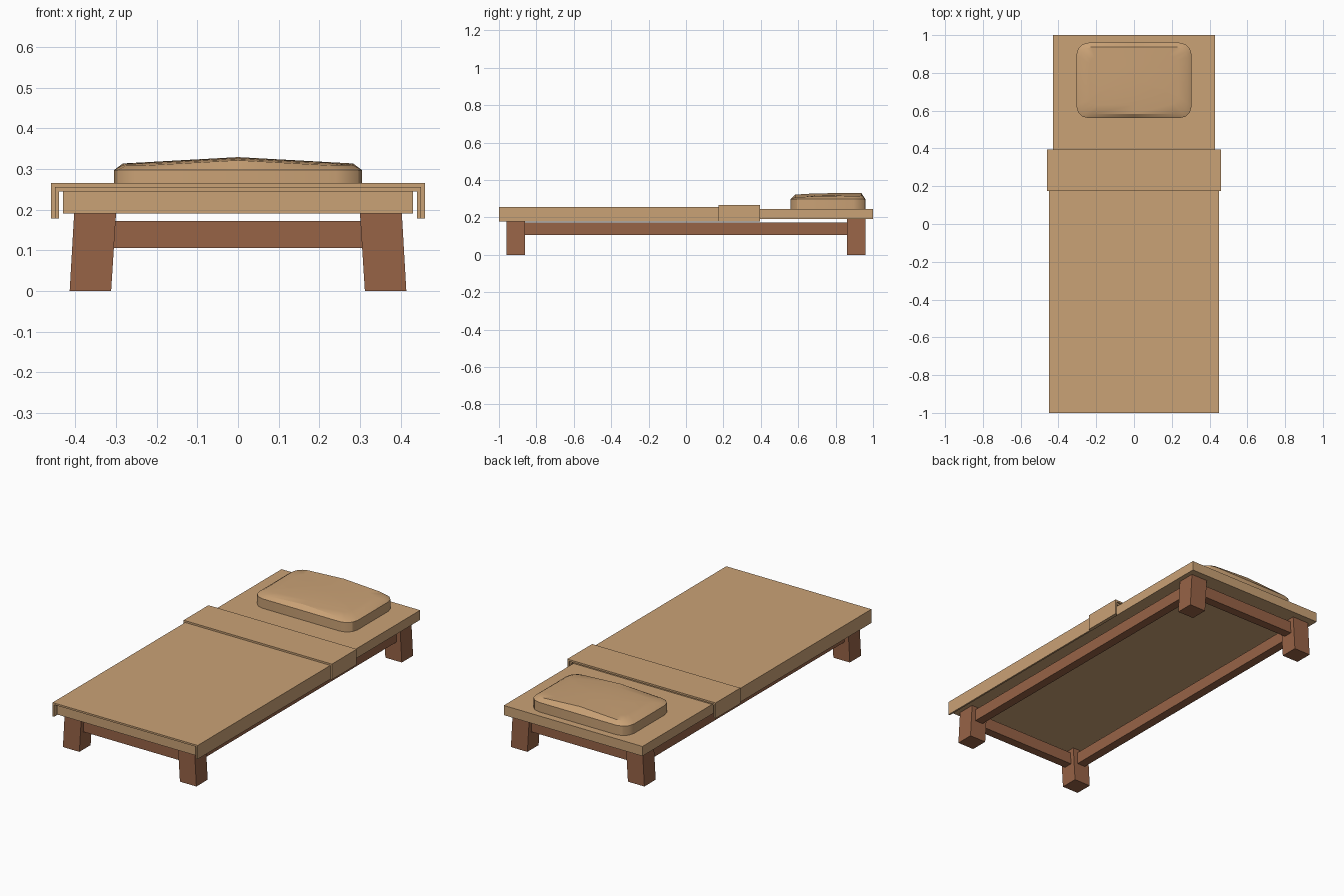
import bpy, bmesh, math

if "Cube" in bpy.data.objects:
    bpy.data.objects.remove(bpy.data.objects["Cube"])


def material(name, rgb):
    m = bpy.data.materials.new(name)
    m.diffuse_color = (*rgb, 1)
    m.use_nodes = True
    m.node_tree.nodes["Principled BSDF"].inputs["Base Color"].default_value = m.diffuse_color
    return m


CLOTH = material("tan_cloth", (0.59, 0.36, 0.18))
WOOD = material("brown_wood", (0.31, 0.125, 0.062))


def make(name, verts, faces, mat):
    me = bpy.data.meshes.new(name)
    me.from_pydata(verts, [], faces)
    bm = bmesh.new()
    bm.from_mesh(me)
    bmesh.ops.recalc_face_normals(bm, faces=bm.faces)
    bm.to_mesh(me)
    bm.free()
    me.materials.append(mat)
    ob = bpy.data.objects.new(name, me)
    bpy.context.collection.objects.link(ob)
    return ob


def extrude(name, profile, y0, y1, mat):
    """Extrude an (x, z) profile along y."""
    n = len(profile)
    verts = [(x, y, z) for y in (y0, y1) for x, z in profile]
    faces = [list(range(n)), list(range(n, 2 * n))]
    faces += [(i, (i + 1) % n, n + (i + 1) % n, n + i) for i in range(n)]
    return make(name, verts, faces, mat)


def box(name, x0, x1, y0, y1, z0, z1, mat):
    return extrude(name, [(x0, z0), (x1, z0), (x1, z1), (x0, z1)], y0, y1, mat)


def drape(name, w, top, bottom, t, y0, y1):
    """Cloth hanging over both sides: an upside-down U."""
    i = w - t
    extrude(name, [(-w, bottom), (-w, top), (w, top), (w, bottom),
                   (i, bottom), (i, top - t), (-i, top - t), (-i, bottom)], y0, y1, CLOTH)


# legs, splayed sideways, and rails between them
for sy, end in ((-1, "front"), (1, "back")):
    for sx, side in ((-1, "left"), (1, "right")):
        extrude(f"{end}_{side}_leg",
                [(sx * 0.312, 0), (sx * 0.414, 0), (sx * 0.403, 0.19), (sx * 0.30, 0.19)],
                sy * 0.91 - 0.05, sy * 0.91 + 0.05, WOOD)
    box(f"{end}_rail", -0.32, 0.32, sy * 0.91 - 0.025, sy * 0.91 + 0.025, 0.105, 0.172, WOOD)
for sx, side in ((-1, "left"), (1, "right")):
    box(f"{side}_rail", sx * 0.355 - 0.025, sx * 0.355 + 0.025, -0.88, 0.88, 0.105, 0.172, WOOD)

# mattress, blanket and folded-over band
box("mattress", -0.43, 0.43, -0.99, 1.0, 0.19, 0.244, CLOTH)
drape("blanket", 0.45, 0.255, 0.178, 0.01, -1.0, 0.385)
drape("blanket_fold", 0.46, 0.265, 0.178, 0.01, 0.175, 0.395)

# pillow: rounded outline rings rising to a soft ridge
HX, HY, CY, R = 0.305, 0.2, 0.76, 0.065
outline = []
for k, (sx, sy) in enumerate(((1, 1), (-1, 1), (-1, -1), (1, -1))):
    for j in range(4):
        a = math.radians(90 * k + 30 * j)
        outline.append((sx * (HX - R) + R * math.cos(a), sy * (HY - R) + R * math.sin(a)))
    if k % 2 == 0:
        outline.append((0, sy * HY))


def crown(x, y):
    return 0.313 + 0.016 * (1 - abs(x) / 0.29) - 0.010 * max(0, -y / HY) ** 2


rings = [(0.0, "base"), (0.0, "wall"), (0.022, "rim"), (0.07, "rim"), (0.12, "rim")]
verts, n = [], len(outline)
for inset, kind in rings:
    for x, y in outline:
        px, py = x * (1 - inset / HX), y * (1 - inset / HY)
        z = {"base": 0.244, "wall": 0.297}.get(kind, crown(px, py))
        verts.append((px, CY + py, z))
verts.append((0, CY, crown(0, 0)))
faces = [list(range(n))]
for r in range(len(rings) - 1):
    faces += [(r * n + i, r * n + (i + 1) % n, (r + 1) * n + (i + 1) % n, (r + 1) * n + i)
              for i in range(n)]
last = (len(rings) - 1) * n
faces += [(last + i, last + (i + 1) % n, len(verts) - 1) for i in range(n)]
pillow = make("pillow", verts, faces, CLOTH)
bpy.context.view_layer.objects.active = pillow
pillow.select_set(True)
bpy.ops.object.shade_smooth_by_angle(angle=math.radians(30))
